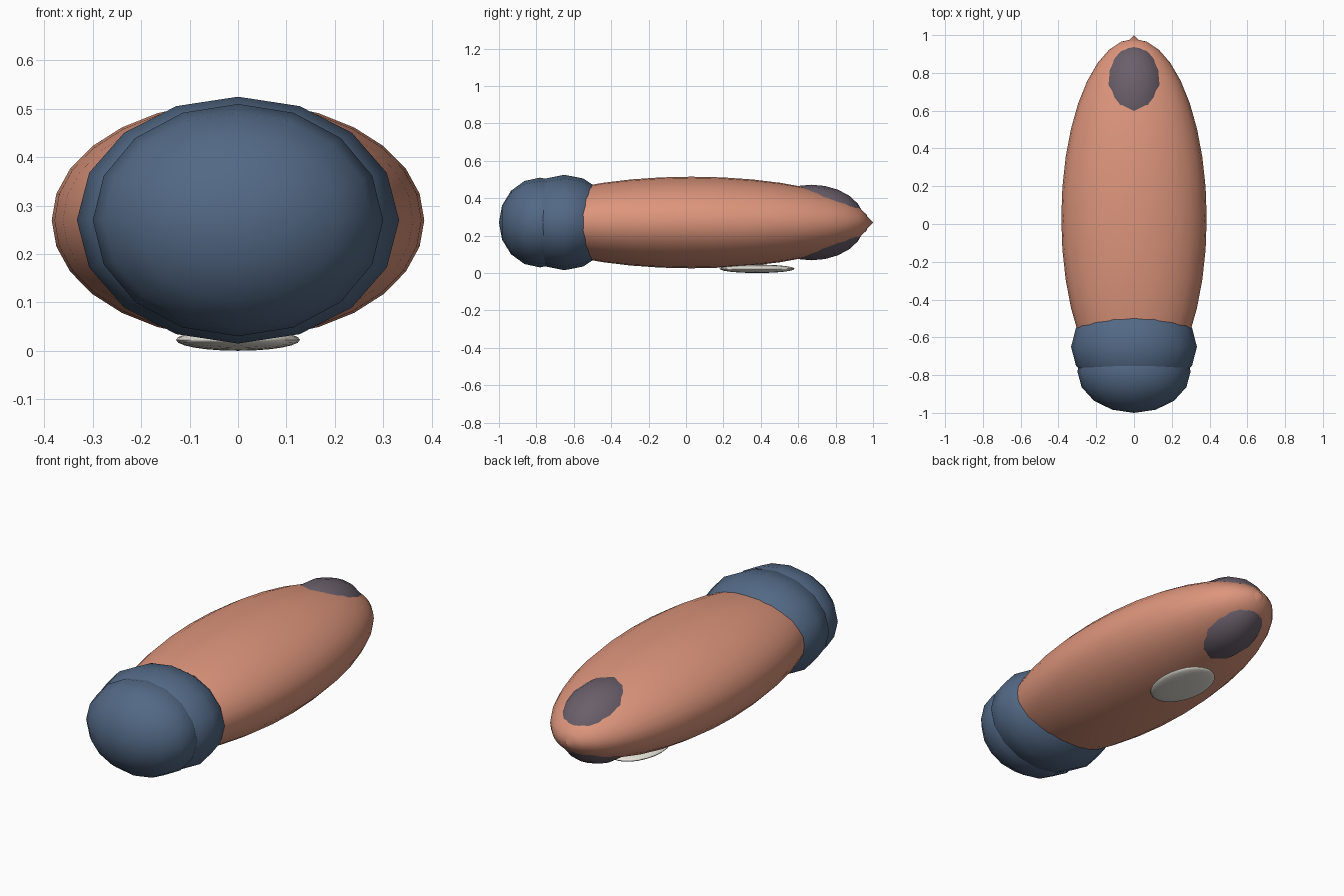
import bpy
import math
from mathutils import Matrix

cube = bpy.data.objects.get("Cube")
if cube:
    bpy.data.objects.remove(cube, do_unlink=True)


def material(name, rgb):
    mat = bpy.data.materials.new(name)
    mat.use_nodes = True
    color = (*rgb, 1)
    mat.diffuse_color = color
    mat.node_tree.nodes["Principled BSDF"].inputs["Base Color"].default_value = color
    return mat


salmon = material("salmon", (0.72, 0.30, 0.20))
blue = material("slate blue", (0.085, 0.14, 0.235))
plum = material("dusky plum", (0.145, 0.115, 0.145))
cream = material("cream", (0.80, 0.77, 0.70))

MID_Z = 0.27
ALONG_Y = Matrix.Rotation(-math.pi / 2, 4, "X")


def finish(name, mat, location):
    obj = bpy.context.object
    obj.name = name
    obj.data.materials.append(mat)
    obj.location = location
    bpy.ops.object.shade_smooth_by_angle(angle=math.radians(60))
    return obj


def ellipsoid(name, mat, location, radii, segments, rings):
    """Stretched sphere whose poles lie along the y axis."""
    bpy.ops.mesh.primitive_uv_sphere_add(segments=segments, ring_count=rings, radius=1)
    mesh = bpy.context.object.data
    mesh.transform(Matrix.Diagonal((*radii, 1)) @ ALONG_Y)
    return finish(name, mat, location)


# Long body
ellipsoid("body", salmon, (0, 0.03, MID_Z), (0.385, 0.95, 0.245), 28, 18)

# Pointed end of the body
bpy.ops.mesh.primitive_cone_add(vertices=16, radius1=0.06, radius2=0, depth=0.06)
bpy.context.object.data.transform(ALONG_Y)
finish("tail_tip", salmon, (0, 0.97, MID_Z))

# Rounded front cap and the collar behind it
ellipsoid("collar", blue, (0, -0.65, MID_Z), (0.333, 0.26, 0.255), 16, 8)
ellipsoid("front_cap", blue, (0, -0.78, MID_Z), (0.30, 0.22, 0.24), 16, 8)

# Dark core showing through the body above and below
ellipsoid("dark_patches", plum, (0, 0.67, MID_Z), (0.195, 0.287, 0.202), 16, 12)

# Flat pad underneath
ellipsoid("belly_pad", cream, (0, 0.38, 0.0225), (0.128, 0.20, 0.0225), 24, 12)
